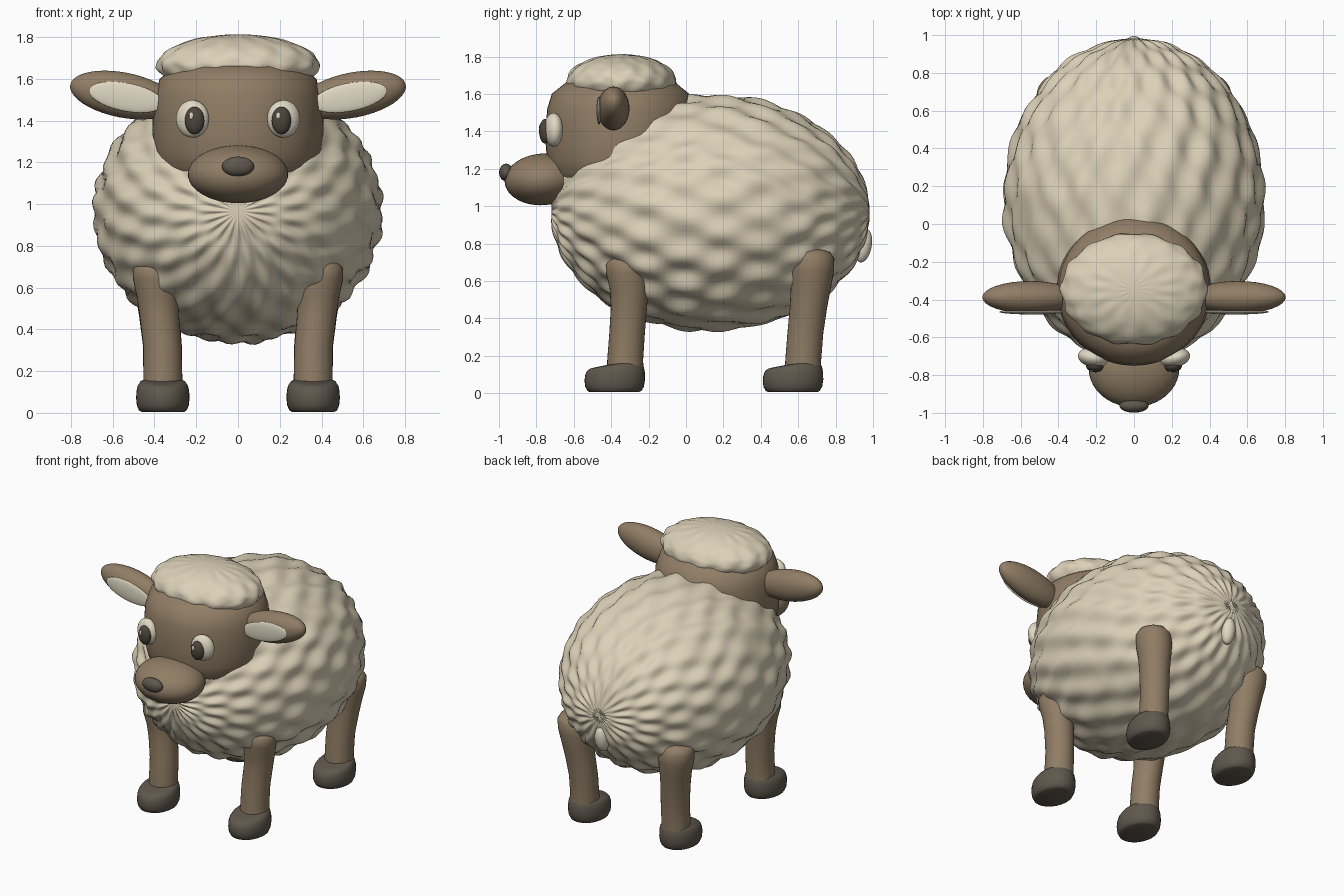
import bpy, bmesh, math
from mathutils import Matrix, Vector, noise

if "Cube" in bpy.data.objects:
    bpy.data.objects.remove(bpy.data.objects["Cube"])

def mat(name, rgb):
    m = bpy.data.materials.new(name)
    m.diffuse_color = (*rgb, 1)
    m.use_nodes = True
    m.node_tree.nodes["Principled BSDF"].inputs["Base Color"].default_value = m.diffuse_color
    return m

WOOL = mat("cream_wool", (0.72, 0.64, 0.48))
SKIN = mat("brown_skin", (0.28, 0.205, 0.13))
HOOF = mat("dark_hoof", (0.115, 0.097, 0.075))
PALE = mat("pale_cream", (0.75, 0.69, 0.55))
DARK = mat("dark_eye", (0.075, 0.06, 0.045))

def finish(bm, name, material, angle=60):
    bmesh.ops.recalc_face_normals(bm, faces=bm.faces)
    me = bpy.data.meshes.new(name)
    bm.to_mesh(me)
    bm.free()
    me.materials.append(material)
    ob = bpy.data.objects.new(name, me)
    bpy.context.collection.objects.link(ob)
    bpy.context.view_layer.objects.active = ob
    ob.select_set(True)
    bpy.ops.object.shade_smooth_by_angle(angle=math.radians(angle))
    ob.select_set(False)
    return ob

def ellipsoid(name, material, center, radii, rot=(0, 0, 0), segs=32, rings=20):
    bm = bmesh.new()
    bmesh.ops.create_uvsphere(bm, u_segments=segs, v_segments=rings, radius=1)
    m = Matrix.Translation(center)
    for axis, a in zip("XYZ", rot):
        m = m @ Matrix.Rotation(math.radians(a), 4, axis)
    bm.transform(m @ Matrix.Diagonal((*radii, 1)))
    return finish(bm, name, material)

def loft(name, material, rings, segs=32, angle=60):
    """Stack of horizontal ellipses: (x, y, z, radius x, radius y), or with a slope in y."""
    bm = bmesh.new()
    loops = []
    for x, y, z, rx, ry, slope in rings:
        loops.append([bm.verts.new((x + rx * math.cos(t), y + ry * math.sin(t),
                                    z + slope * math.sin(t)))
                      for t in (2 * math.pi * i / segs for i in range(segs))])
    for a, b in zip(loops, loops[1:]):
        for i in range(segs):
            j = (i + 1) % segs
            bm.faces.new((a[i], a[j], b[j], b[i]))
    bm.faces.new(loops[0])
    bm.faces.new(loops[-1])
    return finish(bm, name, material, angle)

def wool(name, center, radii, axis, waves, twist, amp, segs, rings):
    """Ellipsoid with crossing spiral lumps that fade out at its poles."""
    bm = bmesh.new()
    bmesh.ops.create_uvsphere(bm, u_segments=segs, v_segments=rings, radius=1)
    for v in bm.verts:
        p = v.co.copy()
        phi = math.atan2(p.y, p.x)
        lat = math.acos(max(-1, min(1, p.z)))
        fade = math.sin(lat) ** 0.7
        wob = 0.6 * noise.noise(p * 2.5)
        d = math.sin(waves * phi + twist * lat + wob) * 0.6
        d += math.sin(waves * phi - twist * 1.3 * lat + wob * 2) * 0.4
        d += 0.8 * noise.noise(p * 5)
        v.co = p * (1 + amp * fade * d)
    turn = Matrix.Rotation(math.radians(-90), 4, 'X') if axis == 'Y' else Matrix()
    bm.transform(Matrix.Translation(center) @ Matrix.Diagonal((*radii, 1)) @ turn)
    return finish(bm, name, WOOL, 80)

# Fleece and tail
wool("wool_body", (0, 0.13, 0.965), (0.685, 0.85, 0.625), 'Y', 20, 11, 0.026, 160, 80)
wool("wool_cap", (0, -0.345, 1.665), (0.385, 0.293, 0.147), 'Z', 14, 5, 0.022, 96, 40)
ellipsoid("tail", PALE, (0, 0.948, 0.79), (0.047, 0.045, 0.092), (-10, 0, 0), 24, 16)

# Head
head = [(0.02, 1.05), (0.20, 1.062), (0.29, 1.09), (0.35, 1.13), (0.385, 1.18),
        (0.402, 1.25), (0.409, 1.34), (0.408, 1.43), (0.40, 1.52), (0.375, 1.60),
        (0.30, 1.66), (0.02, 1.69)]
loft("head", SKIN, [(0, -0.35, z, r, r * 0.98, 0) for r, z in head], 48, 80)

# Muzzle, nose and mouth
MC, MR = Vector((0, -0.765, 1.143)), Vector((0.24, 0.205, 0.138))
ellipsoid("muzzle", SKIN, MC, MR, (4, 0, 0), 40, 24)
ellipsoid("nose", HOOF, (0, -0.962, 1.18), (0.077, 0.037, 0.047))
for s in (-1, 1):
    cu = bpy.data.curves.new("mouth", 'CURVE')
    cu.dimensions = '3D'
    cu.bevel_depth = 0.004
    sp = cu.splines.new('POLY')
    sp.points.add(8)
    for i, pt in enumerate(sp.points):
        t = i / 8
        x, z = s * 0.12 * t, 1.072 - 0.018 * math.sin(math.pi * t)
        k = 1 - (x / MR.x) ** 2 - ((z - MC.z - 0.008) / MR.z) ** 2
        pt.co = (x, MC.y - MR.y * math.sqrt(k) - 0.001, z, 1)
    cu.materials.append(HOOF)
    bpy.context.collection.objects.link(bpy.data.objects.new("mouth", cu))

for s, side in ((-1, "left"), (1, "right")):
    # Ears with pale inner pads
    ellipsoid(side + "_ear", SKIN, (s * 0.55, -0.388, 1.522), (0.258, 0.086, 0.108),
              (0, -s * 11, 0))
    ellipsoid(side + "_inner_ear", PALE, (s * 0.535, -0.465, 1.512), (0.182, 0.014, 0.068),
              (0, -s * 11, 0))
    # Eyes
    ellipsoid(side + "_eye", PALE, (s * 0.218, -0.708, 1.408), (0.08, 0.05, 0.09),
              (0, 0, s * 12))
    ellipsoid(side + "_pupil", DARK, (s * 0.208, -0.752, 1.40), (0.047, 0.033, 0.066),
              (0, 0, s * 8), 24, 16)
    ellipsoid(side + "_eye_glint", PALE, (s * 0.208 - 0.015, -0.779, 1.422),
              (0.011, 0.006, 0.018), (0, 0, 0), 12, 8)

    # Legs: (y, z, radius) stations with x drifting outwards to the shoulder
    front = [(-0.325, 0.10, 0.098), (-0.325, 0.18, 0.096), (-0.315, 0.32, 0.095),
             (-0.305, 0.46, 0.097), (-0.305, 0.56, 0.103), (-0.315, 0.64, 0.112),
             (-0.32, 0.69, 0.108), (-0.32, 0.72, 0.085), (-0.32, 0.735, 0.03)]
    back = [(0.625, 0.10, 0.098), (0.627, 0.18, 0.096), (0.638, 0.32, 0.096),
            (0.655, 0.46, 0.10), (0.667, 0.56, 0.107), (0.672, 0.65, 0.119),
            (0.675, 0.72, 0.118), (0.675, 0.755, 0.094), (0.675, 0.772, 0.03)]
    for name, st in (("front", front), ("back", back)):
        loft(f"{side}_{name}_leg", SKIN,
             [(s * (0.36 + 0.04 * max(0, (z - 0.3) / 0.4)), y, z, r * 0.97, r, 0)
              for y, z, r in st])
    # Hooves, lower at the toe
    prof = [(0.005, 0.80, 0), (0.012, 0.89, 0), (0.035, 0.97, 0), (0.07, 1.0, 0.003),
            (0.105, 0.985, 0.01), (0.13, 0.94, 0.014), (0.148, 0.85, 0.018),
            (0.155, 0.70, 0.018), (0.158, 0.30, 0.008)]
    for name, y in (("front", -0.383), ("back", 0.57)):
        loft(f"{side}_{name}_hoof", HOOF,
             [(s * 0.36, y + 0.03 * z, z, 0.128 * k, 0.162 * k, sl)
              for z, k, sl in prof])
